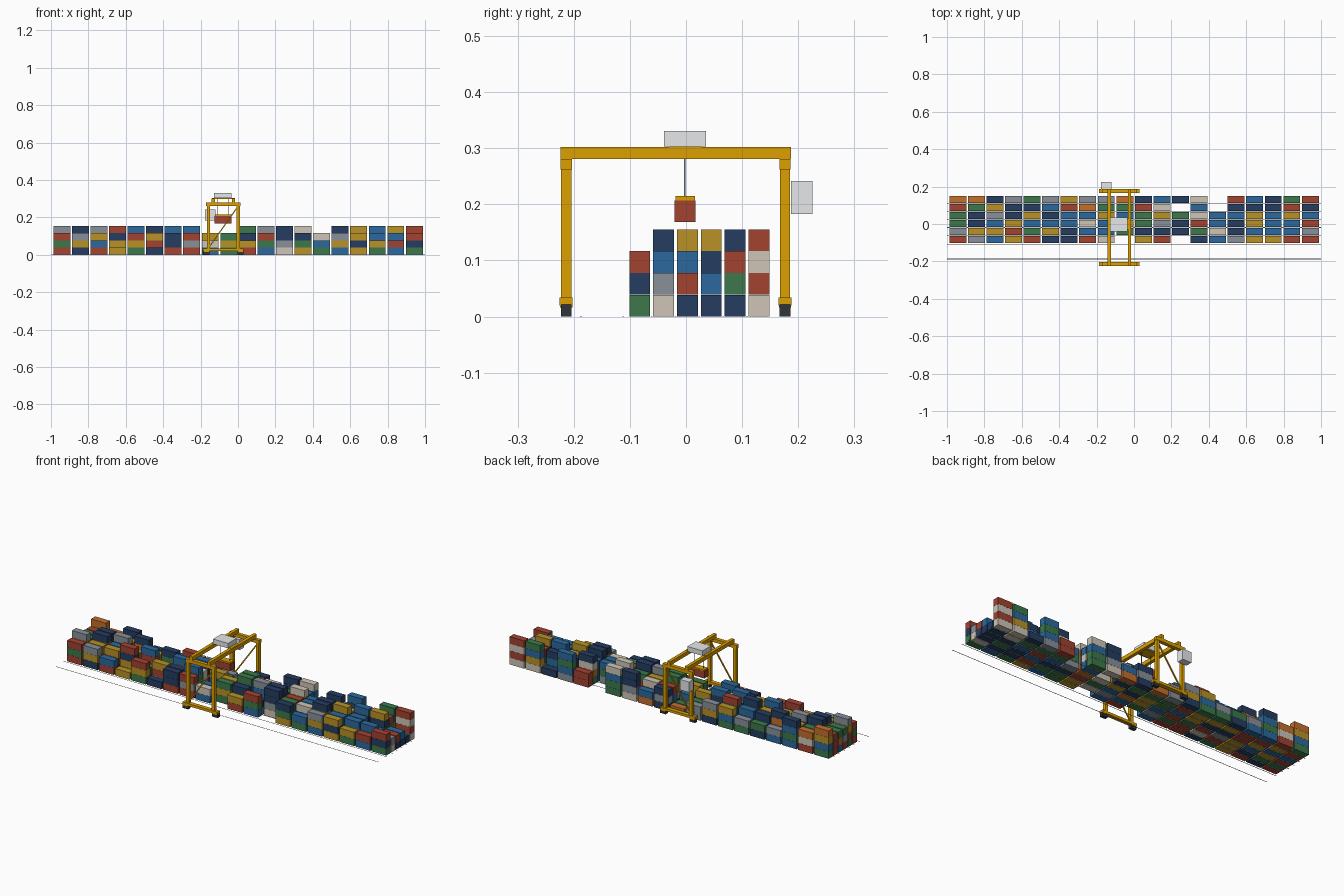
import bpy, bmesh, random
from mathutils import Vector

if "Cube" in bpy.data.objects:
    bpy.data.objects.remove(bpy.data.objects["Cube"])

random.seed(7)


def material(name, rgb):
    m = bpy.data.materials.new(name)
    m.diffuse_color = (*rgb, 1)
    m.use_nodes = True
    m.node_tree.nodes["Principled BSDF"].inputs["Base Color"].default_value = m.diffuse_color
    return m


PAINT = {
    'R': material('red_paint', (0.36, 0.055, 0.03)),
    'N': material('navy_paint', (0.018, 0.046, 0.12)),
    'B': material('blue_paint', (0.025, 0.14, 0.34)),
    'G': material('green_paint', (0.045, 0.19, 0.07)),
    'Y': material('mustard_paint', (0.48, 0.29, 0.02)),
    'O': material('orange_paint', (0.55, 0.16, 0.025)),
    'W': material('beige_paint', (0.62, 0.56, 0.47)),
    'S': material('slate_paint', (0.25, 0.28, 0.32)),
}
YELLOW = material('crane_yellow', (0.72, 0.35, 0.0))
DARK = material('tyre_dark', (0.03, 0.035, 0.04))
LIGHT = material('machinery_grey', (0.78, 0.80, 0.82))
STEEL = material('rope_steel', (0.25, 0.28, 0.32))
LINE = material('line_white', (0.85, 0.85, 0.83))


def box_mesh(name, size, mat):
    me = bpy.data.meshes.new(name)
    bm = bmesh.new()
    bmesh.ops.create_cube(bm, size=1)
    bmesh.ops.scale(bm, vec=size, verts=bm.verts)
    bm.to_mesh(me)
    bm.free()
    me.materials.append(mat)
    return me


def place(name, mesh, loc):
    ob = bpy.data.objects.new(name, mesh)
    ob.location = loc
    bpy.context.collection.objects.link(ob)
    return ob


def box(name, x, y, z, mat):
    """Box from (min, max) pairs on each axis."""
    size = [b - a for a, b in (x, y, z)]
    return place(name, box_mesh(name, size, mat), [(a + b) / 2 for a, b in (x, y, z)])


def rod(name, a, b, width, mat):
    """Square bar between two points."""
    a, b = Vector(a), Vector(b)
    ob = place(name, box_mesh(name, (width, width, (b - a).length), mat), (a + b) / 2)
    ob.rotation_mode = 'QUATERNION'
    ob.rotation_quaternion = (b - a).to_track_quat('Z', 'Y')
    return ob


# container stacks: one height string per row, front row first, left to right
L, W, H = 0.0905, 0.037, 0.0385
PITCH_X, PITCH_Y, PITCH_Z = 0.0992, 0.0425, 0.039
HEIGHTS = [
    '33213133202303233223',
    '43342334233243343332',
    '34334243134443344322',
    '34423434324334333442',
    '33343342213303043331',
    '43422233213244024144',
]
# readable end face and front face colours, bottom tier first
END = ['GNR', 'WSYG', 'NROG', 'NBBR', 'NGNS', 'WRWR']
FRONT = ['RNRYGNRRBWRBWYGBYGBG', 'GYBRYGNSWBYGRGBYNYRN', 'RSNGRBNRBRGRYNBSYBYR',
         'SNSRBNBBBWGSNWBNYBYR']
crate = {k: box_mesh('container_' + k, (L, W, H), m) for k, m in PAINT.items()}
for r, heights in enumerate(HEIGHTS):
    for c, h in enumerate(heights):
        for t in range(int(h)):
            key = random.choice('RRNNBBBGGYYWSO')
            if r == 0 or (t == 3 and r < 4):
                key = FRONT[t][c]
            if c == 19:
                key = END[r][t]
            place('container', crate[key],
                  (-0.942 + c * PITCH_X, -0.0825 + r * PITCH_Y, H / 2 + t * PITCH_Z))

# truck lane edges and slot markings between the rows
for y in [-0.187, -0.112] + [-0.0613 + i * PITCH_Y for i in range(5)]:
    box('lane_line', (-1, 1), (y - 0.0015, y + 0.0015), (0, 0.0008), LINE)

# crane side frames
LEGS_X = (-0.158, 0.002)
FRONT_Y, BACK_Y = -0.2135, 0.1765
for side, y in (('front', FRONT_Y), ('back', BACK_Y)):
    for x in LEGS_X:
        box(side + '_leg', (x - 0.009, x + 0.009), (y - 0.009, y + 0.009), (0.030, 0.264), YELLOW)
        # block wheel set and bogie at each corner
        mid = x + (-0.011 if x < -0.1 else 0.011)
        box(side + '_wheels', (mid - 0.017, mid + 0.017),
            (y - 0.0095, y + 0.0095), (0, 0.022), DARK)
        box(side + '_bogie', (mid - 0.014, mid + 0.014),
            (y - 0.011, y + 0.011), (0.016, 0.022), YELLOW)
    box(side + '_sill_beam', (-0.187, 0.029), (y - 0.0115, y + 0.0115), (0.020, 0.034), YELLOW)
    box(side + '_top_beam', (-0.170, 0.014), (y - 0.010, y + 0.010), (0.262, 0.281), YELLOW)
    rod(side + '_brace', (LEGS_X[0], y, 0.036), (LEGS_X[1], y, 0.262), 0.006, YELLOW)

# twin girders across the stacks
for x in (-0.133, -0.024):
    box('girder', (x - 0.009, x + 0.009), (-0.224, 0.187), (0.281, 0.302), YELLOW)

# trolley, power house
box('trolley_house', (-0.127, -0.034), (-0.039, 0.036), (0.303, 0.331), LIGHT)
box('trolley_frame', (-0.140, -0.017), (-0.030, 0.028), (0.299, 0.3035), YELLOW)
box('power_house', (-0.176, -0.121), (0.187, 0.225), (0.183, 0.242), LIGHT)

# spreader, ropes and lifted container
box('spreader', (-0.123, -0.036), (-0.019, 0.016), (0.207, 0.215), YELLOW)
for x in (-0.108, -0.050):
    rod('hoist_rope', (x, -0.002, 0.214), (x, -0.002, 0.303), 0.003, STEEL)
place('lifted_container', crate['R'], (-0.080, -0.002, 0.1875))
